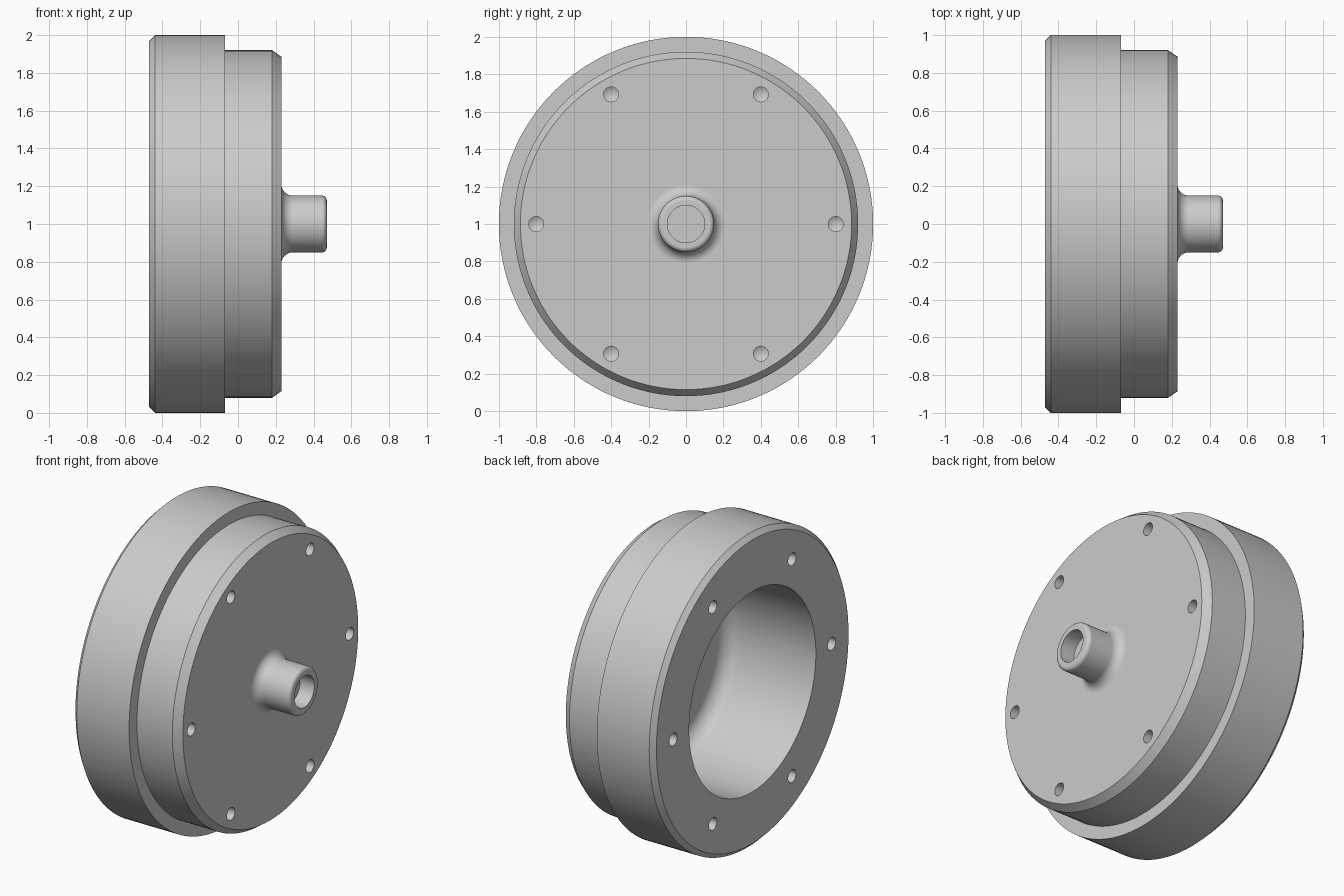
import bpy
import bmesh
from math import cos, sin, pi, radians
from mathutils import Matrix, Vector

cube = bpy.data.objects.get("Cube")
if cube:
    bpy.data.objects.remove(cube, do_unlink=True)

grey = bpy.data.materials.new("machined_grey")
grey.use_nodes = True
colour = (0.6, 0.6, 0.6, 1.0)
grey.diffuse_color = colour
grey.node_tree.nodes["Principled BSDF"].inputs["Base Color"].default_value = colour


def arc(x, r, radius, start, end, steps=8):
    """Rounded corner of a profile, as (x, radius) points."""
    angles = [radians(start + (end - start) * i / steps) for i in range(steps + 1)]
    return [(x + radius * cos(a), r + radius * sin(a)) for a in angles]


def lathe(name, profile, segments):
    """Solid turned around the x axis from (x, radius) points."""
    bm = bmesh.new()
    verts = [bm.verts.new((x, 0, r)) for x, r in profile]
    edges = [bm.edges.new(pair) for pair in zip(verts, verts[1:])]
    bmesh.ops.spin(bm, geom=verts + edges, cent=(0, 0, 0), axis=(1, 0, 0),
                   angle=2 * pi, steps=segments, use_duplicate=False)
    bmesh.ops.remove_doubles(bm, verts=bm.verts[:], dist=1e-5)
    bmesh.ops.recalc_face_normals(bm, faces=bm.faces[:])
    mesh = bpy.data.meshes.new(name)
    bm.to_mesh(mesh)
    bm.free()
    mesh.materials.append(grey)
    obj = bpy.data.objects.new(name, mesh)
    bpy.context.collection.objects.link(obj)
    return obj


# Stepped housing: blind bore, hollow stub, chamfered drum, wide flange, rear cavity
centre = Matrix.Translation((0, 0, 1))
profile = (
    [(0.37, 0), (0.37, 0.1), (0.47, 0.1)]
    + arc(0.445, 0.125, 0.025, 0, 90)
    + arc(0.29, 0.21, 0.06, 270, 180)
    + [(0.23, 0.885), (0.18, 0.92), (-0.07, 0.92), (-0.07, 1.0),
       (-0.44, 1.0), (-0.47, 0.97), (-0.47, 0.64)]
    + arc(0.06, 0.54, 0.1, 90, 0)
    + [(0.16, 0)]
)
housing = lathe("housing", profile, 128)
housing.data.transform(centre)

# Six blind drilled holes with pointed ends in each flat face
drills = []
for face_x, inward in ((0.23, -1), (-0.47, 1)):
    drill = [(face_x - inward * 0.05, 0), (face_x - inward * 0.05, 0.04),
             (face_x + inward * 0.12, 0.04), (face_x + inward * 0.145, 0)]
    for i in range(6):
        cutter = lathe("hole_cutter", drill, 24)
        a = i * pi / 3
        offset = Vector((0, 0.8 * cos(a), 0.8 * sin(a)))
        cutter.data.transform(centre @ Matrix.Translation(offset))
        cutter.hide_render = True
        drills.append(cutter)

bpy.ops.object.select_all(action="DESELECT")
for cutter in drills:
    cutter.select_set(True)
bpy.context.view_layer.objects.active = drills[0]
bpy.ops.object.join()
cutters = bpy.context.object

bpy.ops.object.select_all(action="DESELECT")
housing.select_set(True)
bpy.context.view_layer.objects.active = housing
cut = housing.modifiers.new("bolt_holes", "BOOLEAN")
cut.operation = "DIFFERENCE"
cut.solver = "EXACT"
cut.object = cutters
bpy.ops.object.modifier_apply(modifier=cut.name)
bpy.data.objects.remove(cutters, do_unlink=True)

# Smooth turned surfaces with crisp machined edges
bpy.ops.object.shade_smooth_by_angle(angle=radians(30))
normals = housing.modifiers.new("clean_shading", "WEIGHTED_NORMAL")
normals.keep_sharp = True
